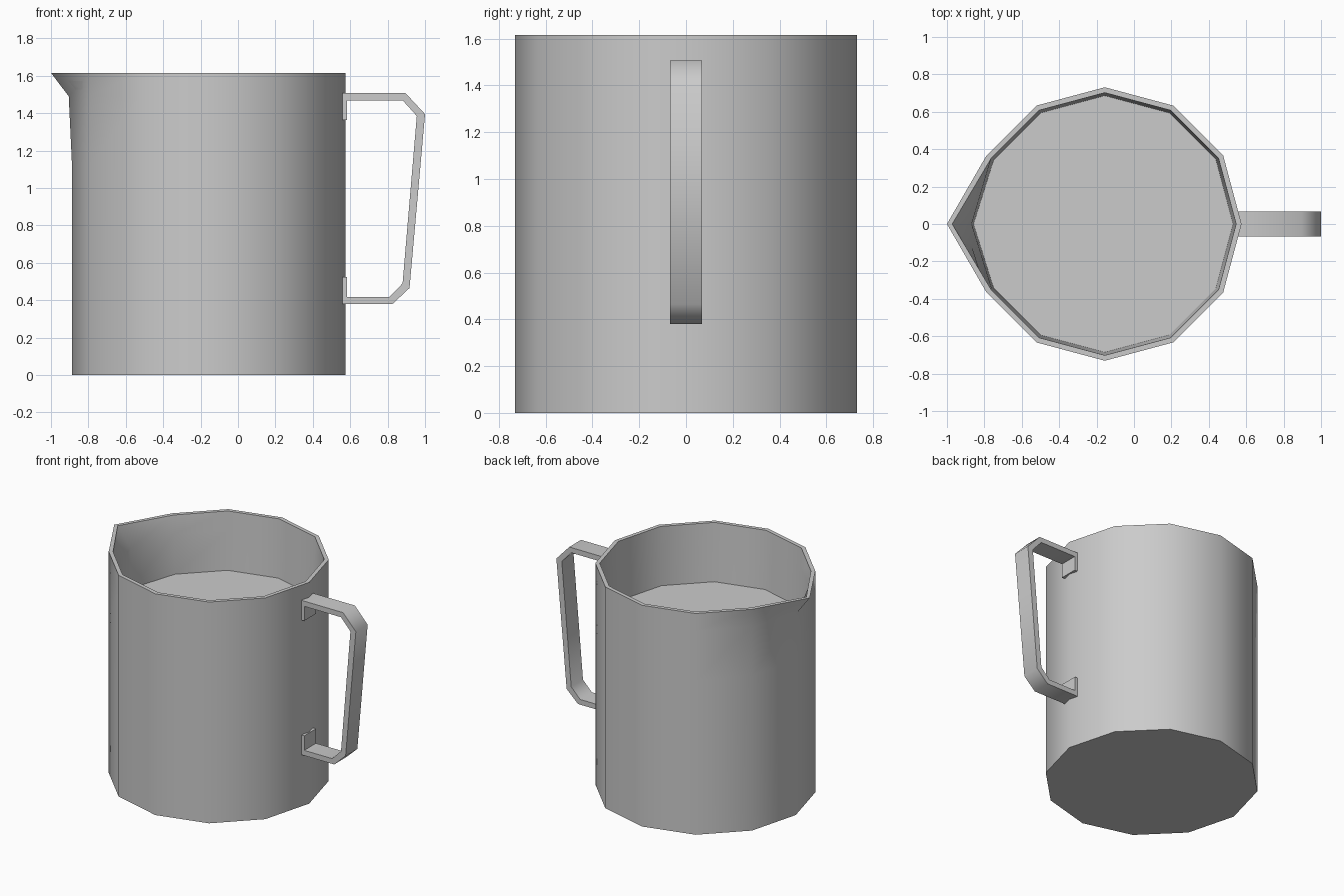
import bpy
import bmesh
from math import cos, sin, pi, radians

old = bpy.data.objects.get("Cube")
if old:
    bpy.data.objects.remove(old, do_unlink=True)

SIDES = 12
CENTRE_X = -0.156

grey = bpy.data.materials.new("plain grey")
grey.use_nodes = True
colour = (0.6, 0.6, 0.6, 1)
grey.diffuse_color = colour
grey.node_tree.nodes["Principled BSDF"].inputs["Base Color"].default_value = colour


def finish(name, bm, angle):
    bmesh.ops.recalc_face_normals(bm, faces=bm.faces)
    mesh = bpy.data.meshes.new(name)
    bm.to_mesh(mesh)
    bm.free()
    mesh.materials.append(grey)
    obj = bpy.data.objects.new(name, mesh)
    bpy.context.collection.objects.link(obj)
    bpy.ops.object.select_all(action="DESELECT")
    obj.select_set(True)
    bpy.context.view_layer.objects.active = obj
    bpy.ops.object.shade_smooth_by_angle(angle=radians(angle))
    return obj


# Jug body: twelve-sided rings, with the left corner pulled out as a spout.
# Each ring is (radius, height, x of the spout corner).
rings = [
    (0.731, 0.0, -0.887), (0.731, 1.13, -0.888), (0.731, 1.49, -0.905),
    (0.731, 1.616, -1.0),
    (0.702, 1.616, -0.972), (0.697, 1.48, -0.868), (0.686, 1.19, -0.858),
]
bm = bmesh.new()
loops = []
for radius, z, spout_x in rings:
    loop = []
    for i in range(SIDES):
        a = 2 * pi * i / SIDES
        x = spout_x if i == SIDES // 2 else CENTRE_X + radius * cos(a)
        loop.append(bm.verts.new((x, radius * sin(a), z)))
    loops.append(loop)
for low, high in zip(loops, loops[1:]):
    for i in range(SIDES):
        j = (i + 1) % SIDES
        bm.faces.new((low[i], low[j], high[j], high[i]))
bm.faces.new(loops[0])     # underside
bm.faces.new(loops[-1])    # inner floor
finish("jug_body", bm, 55)

# Handle: flat strap with bent corners and two mounting tabs, extruded sideways
profile = [
    (0.56, 1.507), (0.896, 1.507), (1.0, 1.395), (0.917, 0.465), (0.825, 0.379),
    (0.56, 0.379), (0.56, 0.523), (0.583, 0.523), (0.583, 0.417), (0.808, 0.417),
    (0.88, 0.49), (0.956, 1.385), (0.88, 1.469), (0.583, 1.469), (0.583, 1.363),
    (0.56, 1.363),
]
bm = bmesh.new()
face = bm.faces.new([bm.verts.new((x, -0.068, z)) for x, z in profile])
extruded = bmesh.ops.extrude_face_region(bm, geom=[face])
moved = [v for v in extruded["geom"] if isinstance(v, bmesh.types.BMVert)]
bmesh.ops.translate(bm, verts=moved, vec=(0, 0.136, 0))
finish("handle", bm, 60)
